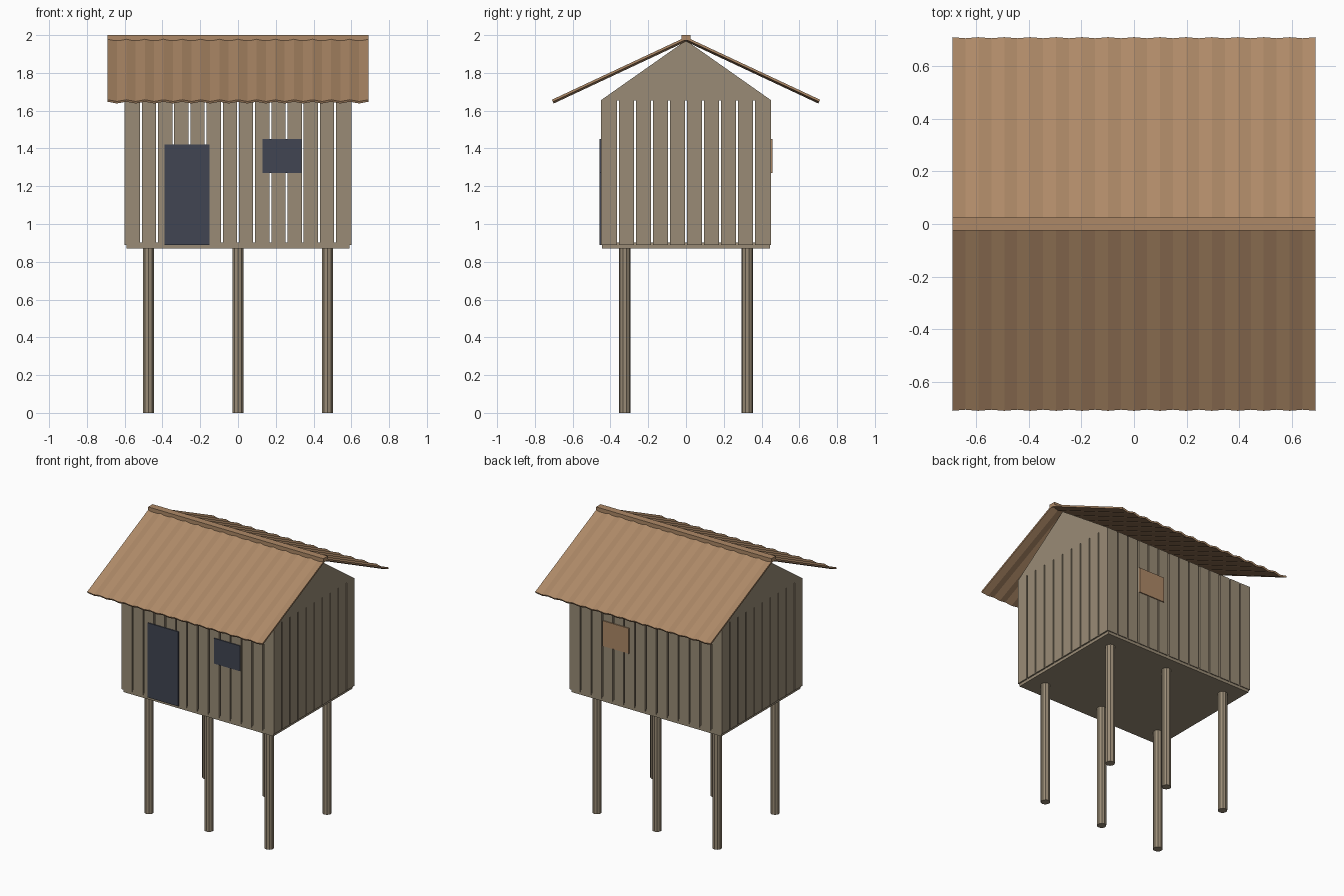
import bpy, bmesh, math

if "Cube" in bpy.data.objects:
    bpy.data.objects.remove(bpy.data.objects["Cube"])


def material(name, rgb):
    m = bpy.data.materials.new(name)
    m.diffuse_color = (*rgb, 1)
    m.use_nodes = True
    m.node_tree.nodes["Principled BSDF"].inputs["Base Color"].default_value = m.diffuse_color
    return m


WOOD = material("weathered_wood", (0.32, 0.26, 0.18))
RUST = material("brown_roofing", (0.42, 0.25, 0.135))
DARK = material("dark_blue_grey", (0.052, 0.06, 0.085))


def make(name, bm, mat):
    bmesh.ops.recalc_face_normals(bm, faces=bm.faces)
    me = bpy.data.meshes.new(name)
    bm.to_mesh(me)
    bm.free()
    me.materials.append(mat)
    ob = bpy.data.objects.new(name, me)
    bpy.context.collection.objects.link(ob)
    return ob


def add_box(bm, x0, x1, y0, y1, z0, z1):
    vs = bmesh.ops.create_cube(bm, size=1)["verts"]
    for v in vs:
        v.co = ((x0 + x1) / 2 + v.co.x * (x1 - x0),
                (y0 + y1) / 2 + v.co.y * (y1 - y0),
                (z0 + z1) / 2 + v.co.z * (z1 - z0))


def box(name, mat, *dims):
    bm = bmesh.new()
    add_box(bm, *dims)
    return make(name, bm, mat)


HX, HY, T, GAP = 0.6, 0.455, 0.02, 0.01
Z0, Z1 = 0.89, 1.655

# Stilts
for i, x in enumerate((-0.473, 0, 0.473)):
    for j, y in enumerate((-0.325, 0.325)):
        bm = bmesh.new()
        bmesh.ops.create_cone(bm, cap_ends=True, segments=10,
                              radius1=0.031, radius2=0.031, depth=0.87)
        bmesh.ops.translate(bm, verts=bm.verts, vec=(x, y, 0.435))
        make(f"stilt_{i}_{j}", bm, WOOD)

# Floor
box("floor", WOOD, -0.59, 0.59, -0.445, 0.445, 0.87, 0.902)

# Plank walls, with open gaps between the boards
for s, label in ((-1, "front"), (1, "back")):
    bm = bmesh.new()
    w = 2 * HX / 14
    for i in range(14):
        x = -HX + i * w
        add_box(bm, x + (GAP / 2 if i else 0), x + w - (GAP / 2 if i < 13 else 0),
                *sorted((s * (HY - T), s * (HY - 0.004))), Z0, Z1)
    make(f"{label}_wall", bm, WOOD)
for s, label in ((-1, "left"), (1, "right")):
    bm = bmesh.new()
    w = 2 * (HY - 0.004) / 10
    for i in range(10):
        y = -HY + 0.004 + i * w
        add_box(bm, *sorted((s * (HX - T), s * HX)),
                y + (GAP / 2 if i else 0), y + w - (GAP / 2 if i < 9 else 0), Z0, Z1)
    make(f"{label}_wall", bm, WOOD)
    # Gable triangle
    bm = bmesh.new()
    rings = [[bm.verts.new((s * x, y, z)) for y, z in
              ((-0.451, Z1), (0.451, Z1), (0, 1.972))] for x in (HX - T, HX)]
    bm.faces.new(rings[0])
    bm.faces.new(rings[1])
    for k in range(3):
        n = (k + 1) % 3
        bm.faces.new((rings[0][k], rings[0][n], rings[1][n], rings[1][k]))
    make(f"{label}_gable", bm, WOOD)

# Door, window and back shutter
box("door", DARK, -0.39, -0.15, -0.458, -0.45, 0.89, 1.42)
box("front_window", DARK, 0.13, 0.335, -0.458, -0.45, 1.27, 1.45)
box("back_shutter", RUST, 0.13, 0.335, 0.45, 0.458, 1.27, 1.45)

# Corrugated roof sheets
RX, WAVES, STEPS = 0.69, 14, 4
angle = math.atan2(0.33, 0.705)
ny, nz = math.sin(angle), math.cos(angle)
for s, label in ((-1, "front"), (1, "back")):
    bm = bmesh.new()
    rows = []
    for i in range(WAVES * STEPS + 1):
        x = -RX + 2 * RX * i / (WAVES * STEPS)
        a = 0.005 * math.cos(2 * math.pi * i / STEPS)
        ring = []
        for y, z, t in ((0, 1.978, 0.006), (0.705, 1.648, 0.006),
                        (0.705, 1.648, -0.006), (0, 1.978, -0.006)):
            ring.append(bm.verts.new((x, s * (y + ny * (a + t)), z + nz * (a + t))))
        rows.append(ring)
    for p, q in zip(rows, rows[1:]):
        for k in range(4):
            n = (k + 1) % 4
            bm.faces.new((p[k], p[n], q[n], q[k]))
    bm.faces.new(rows[0])
    bm.faces.new(rows[-1])
    make(f"{label}_roof", bm, RUST)

# Ridge beam
box("ridge", RUST, -RX, RX, -0.025, 0.025, 1.972, 2.0)
